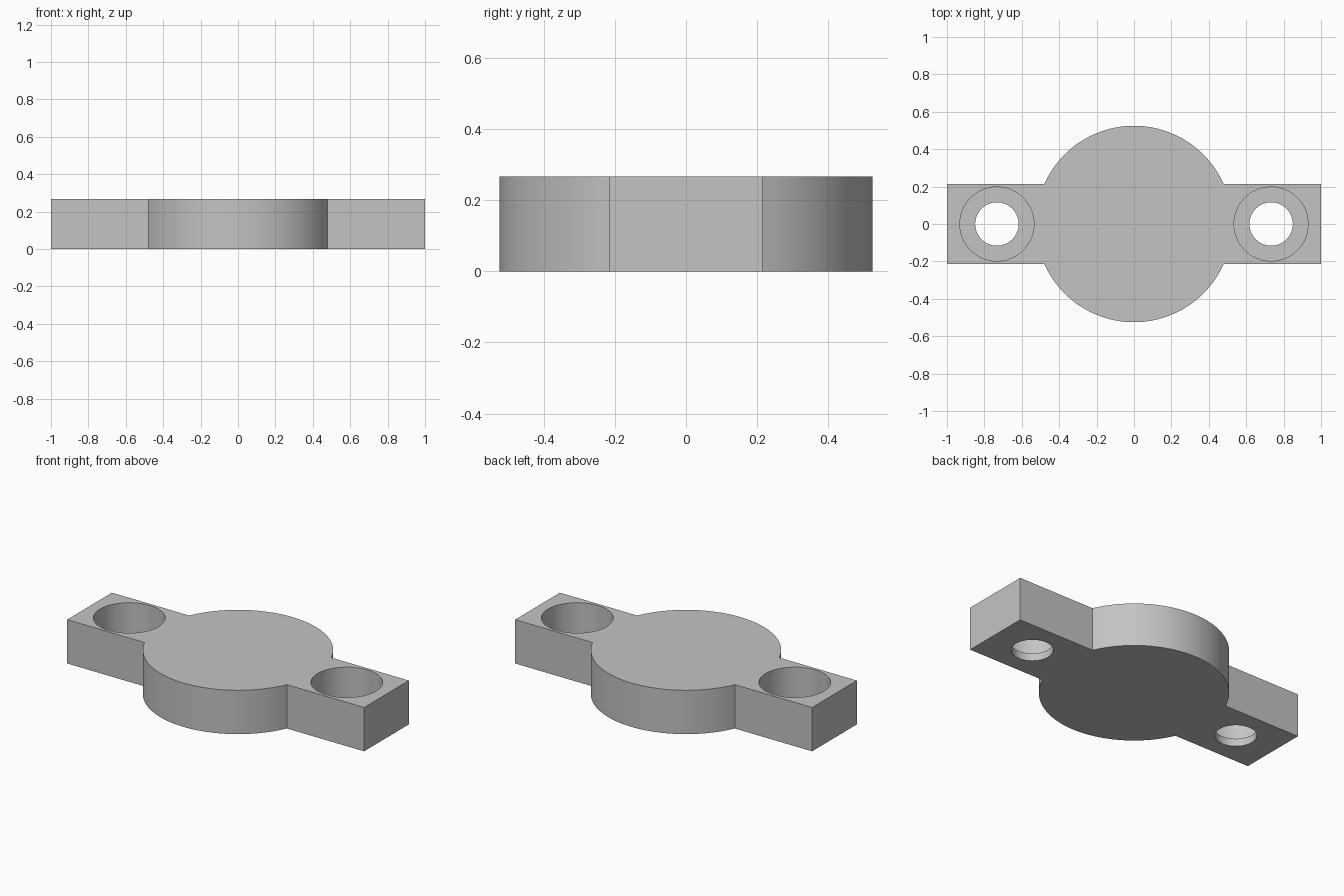
import bpy, bmesh, math
from mathutils import Vector

cube = bpy.data.objects.get("Cube")
if cube:
    bpy.data.objects.remove(cube, do_unlink=True)

THICK = 0.267        # plate thickness
DISC_R = 0.525       # central disc
ARM_HALF = 0.215     # half width of the arms
HOLE_X = 0.733       # screw hole position
HOLE_R = 0.116
BORE_R = 0.198       # counterbore radius
LEDGE_Z = 0.047      # counterbore floor

grey = bpy.data.materials.new("grey")
grey.use_nodes = True
grey.diffuse_color = (0.55, 0.55, 0.55, 1)
grey.node_tree.nodes["Principled BSDF"].inputs["Base Color"].default_value = grey.diffuse_color


def add_object(name, bm):
    bmesh.ops.recalc_face_normals(bm, faces=bm.faces)
    mesh = bpy.data.meshes.new(name)
    bm.to_mesh(mesh)
    bm.free()
    obj = bpy.data.objects.new(name, mesh)
    bpy.context.collection.objects.link(obj)
    mesh.materials.append(grey)
    return obj


def make_plate():
    """Disc with two arms, as one outline extruded upwards."""
    start = math.asin(ARM_HALF / DISC_R)
    steps = 48
    half = [(1, -ARM_HALF), (1, ARM_HALF)]
    for i in range(steps + 1):
        a = start + (math.pi - 2 * start) * i / steps
        half.append((DISC_R * math.cos(a), DISC_R * math.sin(a)))
    outline = half + [(-x, -y) for x, y in half]
    bm = bmesh.new()
    face = bm.faces.new([bm.verts.new((x, y, 0)) for x, y in outline])
    top = bmesh.ops.extrude_face_region(bm, geom=[face])["geom"]
    bmesh.ops.translate(bm, vec=(0, 0, THICK),
                        verts=[v for v in top if isinstance(v, bmesh.types.BMVert)])
    return add_object("flanged_plate", bm)


def make_cutter(x):
    """Stepped plug: narrow through hole with a wide counterbore above."""
    bm = bmesh.new()
    profile = [(0, -0.1), (HOLE_R, -0.1), (HOLE_R, LEDGE_Z),
               (BORE_R, LEDGE_Z), (BORE_R, THICK + 0.1), (0, THICK + 0.1)]
    verts = [bm.verts.new((r, 0, z)) for r, z in profile]
    edges = [bm.edges.new(pair) for pair in zip(verts, verts[1:])]
    bmesh.ops.spin(bm, geom=verts + edges, cent=(0, 0, 0), axis=(0, 0, 1),
                   angle=math.tau, steps=64)
    bmesh.ops.remove_doubles(bm, verts=bm.verts, dist=0.0001)
    bmesh.ops.translate(bm, verts=bm.verts, vec=Vector((x, 0, 0)))
    cutter = add_object("hole_cutter", bm)
    cutter.hide_render = True
    return cutter


plate = make_plate()
bpy.context.view_layer.objects.active = plate

# Counterbored screw holes, one in each arm
for side in (-1, 1):
    cutter = make_cutter(side * HOLE_X)
    cut = plate.modifiers.new("screw_hole", "BOOLEAN")
    cut.operation = "DIFFERENCE"
    cut.solver = "EXACT"
    cut.object = cutter
    bpy.ops.object.modifier_apply(modifier=cut.name)
    bpy.data.objects.remove(cutter, do_unlink=True)

# Smooth curved walls, keep the rims sharp
bpy.ops.object.select_all(action="DESELECT")
plate.select_set(True)
bpy.ops.object.shade_smooth_by_angle(angle=math.radians(20))
